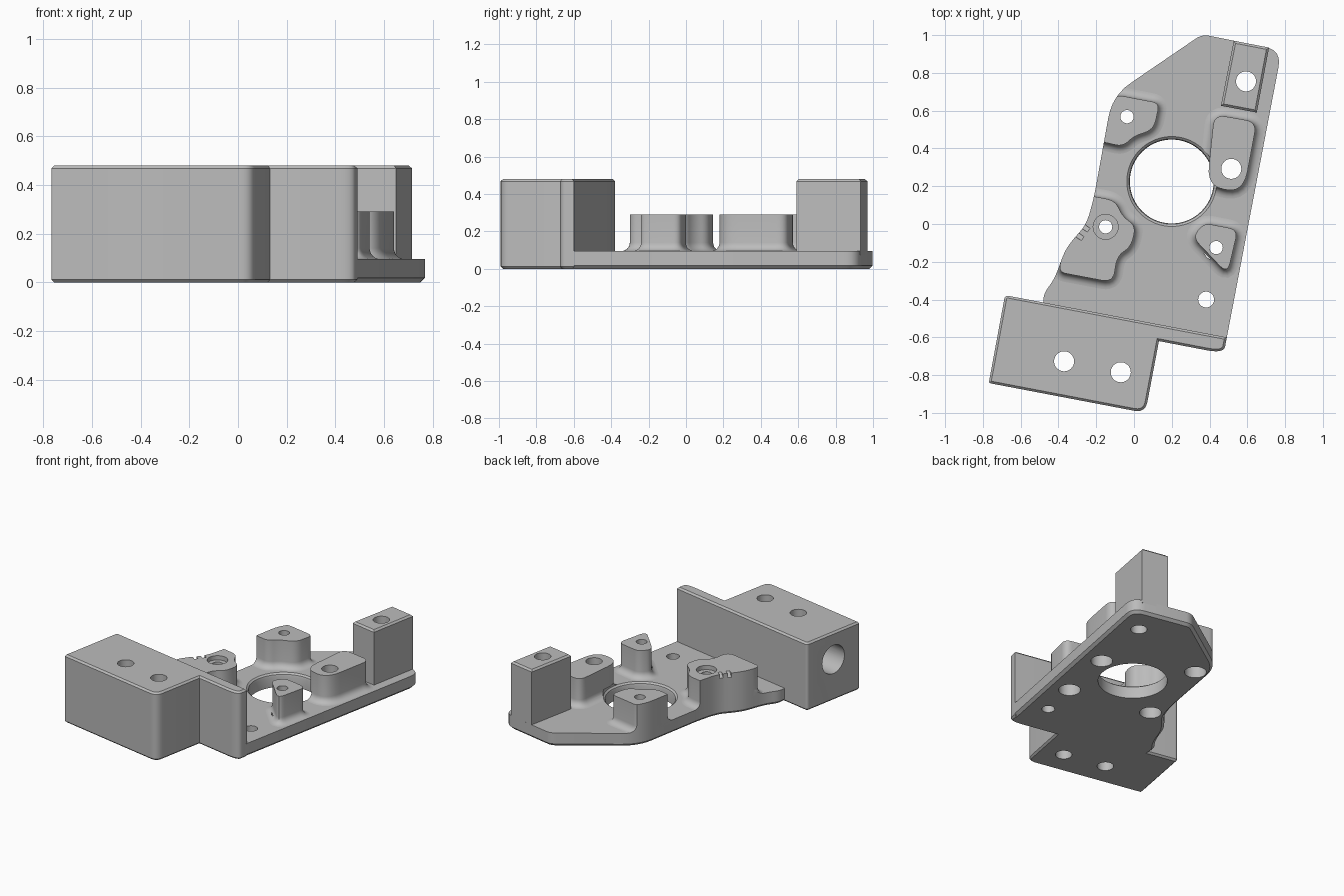
import bpy, bmesh, math
from mathutils import Vector, Matrix

if "Cube" in bpy.data.objects:
    bpy.data.objects.remove(bpy.data.objects["Cube"])

grey = bpy.data.materials.new("machined_grey")
grey.use_nodes = True
colour = (0.5, 0.5, 0.5, 1)
grey.diffuse_color = colour
grey.node_tree.nodes["Principled BSDF"].inputs["Base Color"].default_value = colour

PLATE, BOSS, TALL = 0.095, 0.29, 0.48
CHAMFER, FILLET = 0.012, 0.045
TILT = math.atan(0.19)


def rounded(corners, steps=6):
    """Polygon with each (x, y, setback) corner eased into a curve, counter-clockwise."""
    out = []
    for i, (x, y, setback) in enumerate(corners):
        p = Vector((x, y))
        ends = []
        for q in (corners[i - 1], corners[(i + 1) % len(corners)]):
            d = Vector(q[:2]) - p
            ends.append(p + d.normalized() * min(setback, d.length * 0.45))
        if setback == 0:
            out.append(p)
            continue
        for k in range(steps + 1):
            t = k / steps
            out.append(ends[0] * (1 - t) ** 2 + p * 2 * t * (1 - t) + ends[1] * t * t)
    area = sum(a.cross(b) for a, b in zip(out, out[1:] + out[:1]))
    return out if area > 0 else out[::-1]


def circle(x, y, r, sides=40):
    return [Vector((x + r * math.cos(a), y + r * math.sin(a)))
            for a in (math.tau * i / sides for i in range(sides))]


def offset(outline, amount):
    out = []
    for i, p in enumerate(outline):
        a = (p - outline[i - 1]).normalized()
        b = (outline[(i + 1) % len(outline)] - p).normalized()
        n = Vector((a.y + b.y, -a.x - b.x)).normalized()
        out.append(p + n * amount / max(0.5, n.dot(Vector((a.y, -a.x)))))
    return out


def loft(name, outline, layers):
    """Closed solid through copies of the outline at (offset, height) layers."""
    bm = bmesh.new()
    rings = [[bm.verts.new((p.x, p.y, z)) for p in offset(outline, grow)] for grow, z in layers]
    n = len(outline)
    for low, high in zip(rings, rings[1:]):
        for i in range(n):
            j = (i + 1) % n
            bm.faces.new((low[i], low[j], high[j], high[i]))
    bm.faces.new(rings[0][::-1])
    bm.faces.new(rings[-1])
    return finish(name, bm)


def finish(name, bm):
    mesh = bpy.data.meshes.new(name)
    bm.to_mesh(mesh)
    bm.free()
    mesh.materials.append(grey)
    obj = bpy.data.objects.new(name, mesh)
    bpy.context.collection.objects.link(obj)
    return obj


def boolean(part, tool, operation="DIFFERENCE"):
    mod = part.modifiers.new("cut", "BOOLEAN")
    mod.operation, mod.object, mod.solver = operation, tool, "EXACT"
    bpy.context.view_layer.objects.active = part
    bpy.ops.object.modifier_apply(modifier=mod.name)


def chamfered(top):
    return [(-CHAMFER, 0), (0, CHAMFER), (0, top - CHAMFER), (-CHAMFER, top)]


# Base plate with a wavy left edge
plate_outline = rounded([
    (0.36, 1.004, 0.04), (0.782, 0.92, 0.09), (0.48, -0.66, 0.04), (-0.48, -0.47, 0),
    (-0.48, -0.37, 0.04), (-0.42, -0.29, 0.06), (-0.37, -0.15, 0.06), (-0.33, -0.09, 0.04),
    (-0.25, 0, 0.07), (-0.21, 0.15, 0.06), (-0.115, 0.68, 0.12)])
base_plate = loft("base_plate", plate_outline,
                  [(-0.018, 0), (0, 0.018), (0, PLATE)])

# Tall front block with its thin side wall
mounting_block = loft("mounting_block", rounded([
    (-0.683, -0.377, 0.02), (0.491, -0.6, 0), (0.476, -0.686, 0.09), (0.132, -0.62, 0),
    (0.06, -1.0, 0.06), (-0.769, -0.842, 0.012)]), chamfered(TALL))

# Rear corner post
corner_post = loft("corner_post", rounded([
    (0.528, 0.97, 0), (0.715, 0.934, 0), (0.65, 0.59, 0), (0.46, 0.626, 0)]),
    [(0, PLATE - 0.02), (0, TALL - CHAMFER), (-CHAMFER, TALL)])

# Bosses with a filleted foot, trimmed flush to the plate edge
trim = loft("trim_tool", plate_outline, [(0, -1), (0, 1)])
foot = [(FILLET, PLATE - 0.02)]
for k in range(7):
    a = k / 6 * math.pi / 2
    foot.append((FILLET * (1 - math.sin(a)), PLATE + FILLET * (1 - math.cos(a))))
boss_shapes = {
    "rear_left_edge_boss": [
        (-0.1, 0.685, 0.04), (0.135, 0.64, 0.04), (0.105, 0.5, 0.05), (0, 0.465, 0.04),
        (-0.06, 0.41, 0.04), (-0.19, 0.44, 0.02), (-0.15, 0.6, 0.04)],
    "long_boss": [
        (0.425, 0.58, 0.06), (0.65, 0.54, 0.06), (0.58, 0.165, 0.12), (0.385, 0.2, 0.11)],
    "wavy_boss": [
        (-0.235, 0.15, 0.03), (-0.1, 0.125, 0.05), (-0.06, 0.04, 0.05), (0.01, -0.01, 0.05),
        (-0.015, -0.12, 0.05), (-0.09, -0.17, 0.06), (-0.11, -0.31, 0.06),
        (-0.4, -0.255, 0.04), (-0.37, -0.12, 0.04), (-0.39, -0.06, 0), (-0.3, 0.04, 0)],
    "triangular_boss": [
        (0.37, 0.005, 0.04), (0.55, -0.03, 0.05), (0.495, -0.265, 0.06), (0.31, -0.07, 0.05)]}
bosses = {}
for name, corners in boss_shapes.items():
    bosses[name] = loft(name, rounded(corners), foot + [(0, BOSS)])
    boolean(bosses[name], trim, "INTERSECT")

parts = [base_plate, mounting_block, corner_post, *bosses.values()]
tools = [trim]


def drill(targets, x, y, r, bottom=0, top=0):
    """Through hole with an optional wider bore below or above."""
    layers = [(0, -0.1), (0, 0.6)]
    if bottom:
        layers = [(bottom - r, -0.1), (bottom - r, 0.11), (0, 0.11), (0, 0.6)]
    if top:
        layers = layers[:-1] + [(0, BOSS - 0.03), (top - r, BOSS - 0.03), (top - r, 0.6)]
    tool = loft("drill_tool", circle(x, y, r), layers)
    for part in targets:
        boolean(part, tool)
    tools.append(tool)


# Screw holes
drill([mounting_block], -0.37, -0.727, 0.053)
drill([mounting_block], -0.07, -0.785, 0.053)
drill([base_plate], 0.382, -0.4, 0.042)
drill([base_plate, corner_post], 0.593, 0.755, 0.053)
drill([base_plate, bosses["rear_left_edge_boss"]], -0.037, 0.568, 0.035, bottom=0.07)
drill([base_plate, bosses["long_boss"]], 0.515, 0.292, 0.053, bottom=0.07)
drill([base_plate, bosses["wavy_boss"]], -0.15, -0.015, 0.035, bottom=0.07, top=0.066)
drill([base_plate, bosses["triangular_boss"]], 0.435, -0.125, 0.035, bottom=0.07)

# Large opening with an eased upper rim
opening = loft("opening_tool", circle(0.2, 0.225, 0.222, 72),
               [(0, -0.1), (0, 0.07), (0.004, 0.085), (0.016, PLATE), (0.016, 0.14)])
for part in (base_plate, bosses["long_boss"]):
    boolean(part, opening)

# Blind bore in the end of the front block
bm = bmesh.new()
bmesh.ops.create_cone(bm, cap_ends=True, segments=48, radius1=0.1, radius2=0.1, depth=1.2,
                      matrix=Matrix.Translation((-0.725, -0.61, 0.29))
                      @ Matrix.Rotation(-TILT, 4, "Z") @ Matrix.Rotation(math.pi / 2, 4, "Y"))
bore = finish("bore_tool", bm)
boolean(mounting_block, bore)

# Two sloping grooves over the edge of the wavy boss
for x, y in ((-0.265, -0.015), (-0.297, -0.06)):
    bm = bmesh.new()
    bmesh.ops.create_cube(bm, size=1, matrix=Matrix.Translation((x, y, BOSS))
                          @ Matrix.Rotation(math.radians(-35), 4, "Z")
                          @ Matrix.Rotation(math.radians(-40), 4, "Y")
                          @ Matrix.Diagonal((0.14, 0.025, 0.04, 1)))
    groove = finish("groove_tool", bm)
    boolean(bosses["wavy_boss"], groove)
    tools.append(groove)

for tool in tools + [opening, bore]:
    bpy.data.objects.remove(tool)

# Smooth the rounded walls, keep the machined edges crisp
for part in parts:
    bpy.ops.object.select_all(action="DESELECT")
    part.select_set(True)
    bpy.context.view_layer.objects.active = part
    bpy.ops.object.shade_smooth_by_angle(angle=math.radians(30))
